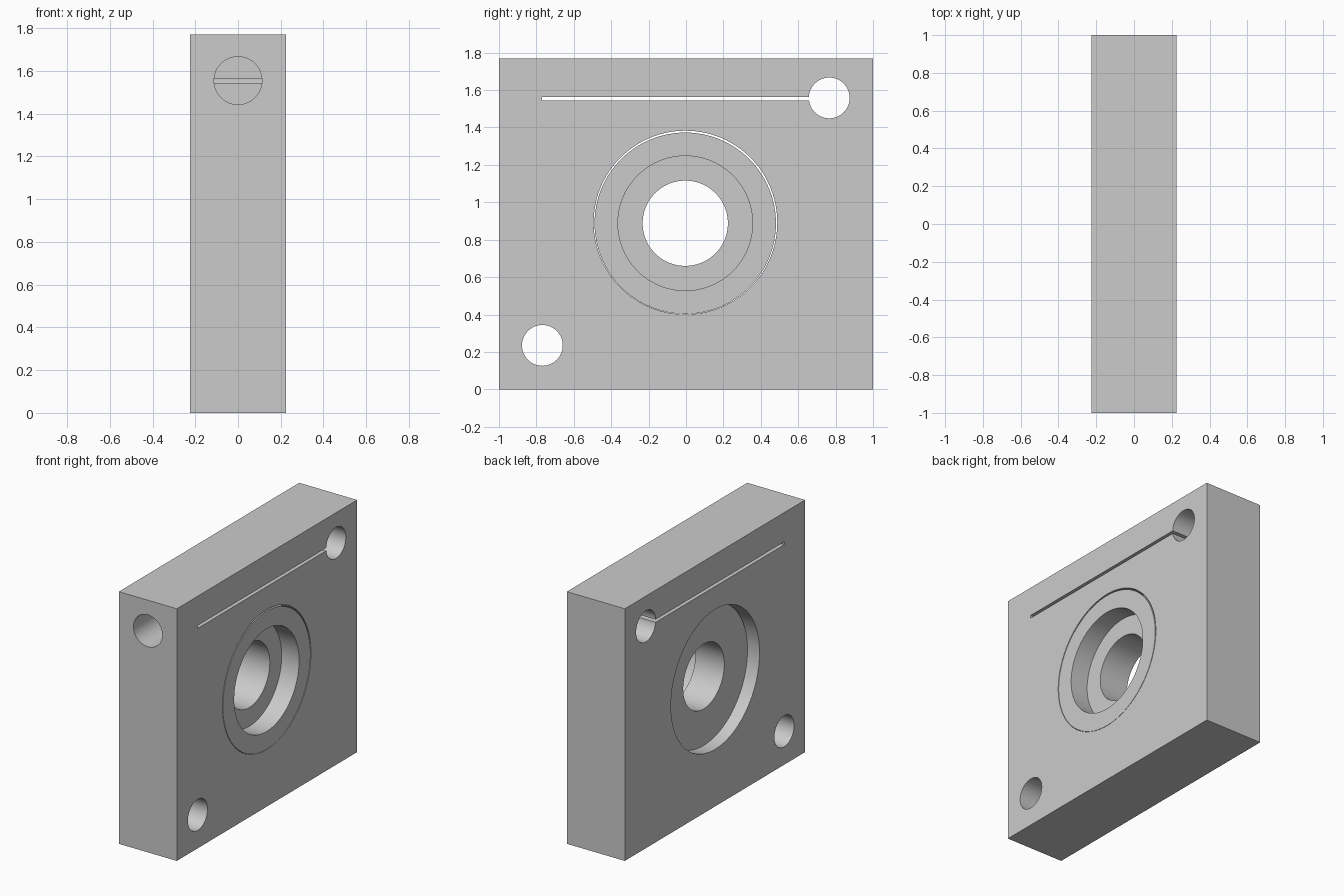
import bpy, bmesh
from math import pi, sin, cos, radians
from mathutils import Matrix

if "Cube" in bpy.data.objects:
    bpy.data.objects.remove(bpy.data.objects["Cube"])

HALF = 0.225          # half thickness of the plate
BORE_Z = 0.89         # height of the bearing axis


def add_object(name, bm):
    bmesh.ops.recalc_face_normals(bm, faces=bm.faces)
    mesh = bpy.data.meshes.new(name)
    bm.to_mesh(mesh)
    bm.free()
    obj = bpy.data.objects.new(name, mesh)
    bpy.context.collection.objects.link(obj)
    return obj


def box(name, lo, hi):
    bm = bmesh.new()
    bmesh.ops.create_cube(bm, size=1)
    for v in bm.verts:
        v.co = [(a + b) / 2 + c * (b - a) for a, b, c in zip(lo, hi, v.co)]
    return add_object(name, bm)


def cylinder(name, center, radius, depth, axis, segments=64):
    rot = Matrix.Rotation(pi / 2, 4, 'Y' if axis == 'X' else 'X')
    bm = bmesh.new()
    bmesh.ops.create_cone(bm, cap_ends=True, segments=segments, radius1=radius,
                          radius2=radius, depth=depth,
                          matrix=Matrix.Translation(center) @ rot)
    return add_object(name, bm)


def select_only(obj):
    bpy.ops.object.select_all(action='DESELECT')
    obj.select_set(True)
    bpy.context.view_layer.objects.active = obj


def cut(target, cutter):
    cutter.hide_render = True
    mod = target.modifiers.new("cut", 'BOOLEAN')
    mod.operation = 'DIFFERENCE'
    mod.solver = 'EXACT'
    mod.object = cutter
    select_only(target)
    bpy.ops.object.modifier_apply(modifier=mod.name)
    bpy.data.objects.remove(cutter, do_unlink=True)


# Clamp plate with bearing seat, two cross holes, blind screw hole and slit
plate = box("clamp_plate", (-HALF, -1, 0), (HALF, 1, 1.77))
cut(plate, cylinder("seat_cutter", (0, -0.003, 0.892), 0.491, 1, 'X', 96))
cut(plate, cylinder("upper_hole_cutter", (0, 0.766, 1.558), 0.109, 1, 'X'))
cut(plate, cylinder("lower_hole_cutter", (0, -0.768, 0.235), 0.109, 1, 'X'))
cut(plate, cylinder("screw_hole_cutter", (0, -0.8, 1.555), 0.112, 0.5, 'Y'))
cut(plate, box("slit_cutter", (-0.5, -0.77, 1.544), (0.5, 0.70, 1.564)))

# Stepped bushing turned around the bearing axis, recessed on the -x side
profile = [(-0.135, 0.485), (HALF, 0.485), (HALF, 0.36),
           (0.09, 0.36), (0.09, 0.228), (-0.135, 0.228)]
N = 96
bm = bmesh.new()
rings = []
for x, r in profile:
    rings.append([bm.verts.new((x, -0.004 + r * cos(2 * pi * i / N),
                                BORE_Z - 0.002 + r * sin(2 * pi * i / N)))
                  for i in range(N)])
for k, ring in enumerate(rings):
    after = rings[(k + 1) % len(rings)]
    for i in range(N):
        j = (i + 1) % N
        bm.faces.new((ring[i], ring[j], after[j], after[i]))
bushing = add_object("bushing", bm)

for obj in (plate, bushing):
    select_only(obj)
    bpy.ops.object.shade_smooth_by_angle(angle=radians(30))
